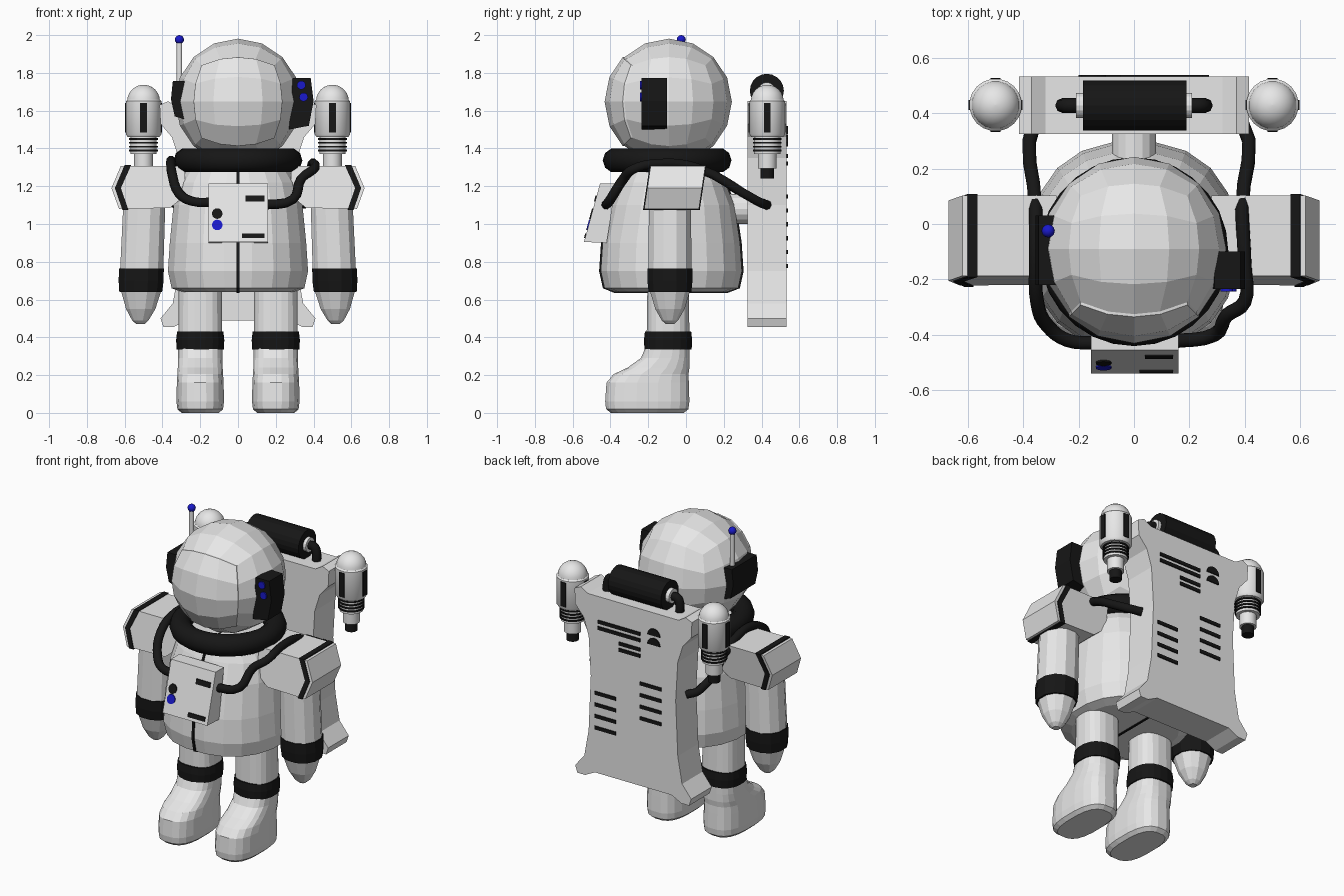
import bpy, bmesh, math
from mathutils import Vector

if "Cube" in bpy.data.objects:
    bpy.data.objects.remove(bpy.data.objects["Cube"])


def material(name, color):
    m = bpy.data.materials.new(name)
    m.use_nodes = True
    m.diffuse_color = (*color, 1)
    m.node_tree.nodes["Principled BSDF"].inputs["Base Color"].default_value = (*color, 1)
    return m


WHITE = material("suit white", (0.8, 0.8, 0.8))
BLACK = material("rubber black", (0.008, 0.008, 0.008))
BLUE = material("light blue", (0.01, 0.01, 0.6))


def finish(name, bm, mat, smooth=False):
    bmesh.ops.recalc_face_normals(bm, faces=bm.faces)
    me = bpy.data.meshes.new(name)
    bm.to_mesh(me)
    bm.free()
    me.materials.append(mat)
    ob = bpy.data.objects.new(name, me)
    bpy.context.collection.objects.link(ob)
    if smooth:
        bpy.ops.object.select_all(action="DESELECT")
        ob.select_set(True)
        bpy.context.view_layer.objects.active = ob
        bpy.ops.object.shade_smooth_by_angle(angle=math.radians(40))
    return ob


def skin(name, loops, mat, smooth=False):
    """Join equal loops of points into a closed skin with end caps."""
    bm = bmesh.new()
    rows = [[bm.verts.new(p) for p in loop] for loop in loops]
    n = len(rows[0])
    for a, b in zip(rows, rows[1:]):
        for i in range(n):
            j = (i + 1) % n
            bm.faces.new((a[i], a[j], b[j], b[i]))
    bm.faces.new(rows[0])
    bm.faces.new(rows[-1])
    return finish(name, bm, mat, smooth)


def loft(name, rings, mat, n=16, power=2.0, smooth=False):
    """Rings are (centre x, centre y, z, radius x, radius y)."""
    def bend(v):
        return math.copysign(abs(v) ** (2 / power), v)
    angles = [math.tau * (i + 0.5) / n for i in range(n)]
    return skin(name, [[(cx + rx * bend(math.cos(a)), cy + ry * bend(math.sin(a)), z)
                        for a in angles] for cx, cy, z, rx, ry in rings], mat, smooth)


def prism(name, pts, axis, lo, hi, mat, shear=0, z0=0):
    """Extrude a flat outline along x (points y, z) or y (points x, z)."""
    def place(p, d):
        if axis == "x":
            return (d, p[0], p[1])
        return (p[0], d + shear * (p[1] - z0), p[1])
    return skin(name, [[place(p, d) for p in pts] for d in (lo, hi)], mat)


def rect(x0, x1, z0, z1):
    return [(x0, z0), (x1, z0), (x1, z1), (x0, z1)]


def arc(cx, cz, r, n=16, turn=math.tau):
    return [(cx + r * math.cos(turn * i / n), cz + r * math.sin(turn * i / n))
            for i in range(n + (turn < 6))]


def pipe(name, pts, radius, mat):
    cu = bpy.data.curves.new(name, "CURVE")
    cu.dimensions = "3D"
    cu.bevel_depth, cu.bevel_resolution, cu.resolution_u = radius, 2, 4
    cu.use_fill_caps = True
    sp = cu.splines.new("BEZIER")
    sp.bezier_points.add(len(pts) - 1)
    for bp, p in zip(sp.bezier_points, pts):
        bp.co = p
        bp.handle_left_type = bp.handle_right_type = "AUTO"
    cu.materials.append(mat)
    ob = bpy.data.objects.new(name, cu)
    bpy.context.collection.objects.link(ob)
    bpy.ops.object.select_all(action="DESELECT")
    ob.select_set(True)
    bpy.context.view_layer.objects.active = ob
    bpy.ops.object.convert(target="MESH")


def ball(name, center, r, mat):
    bm = bmesh.new()
    bmesh.ops.create_uvsphere(bm, u_segments=12, v_segments=8, radius=r)
    bmesh.ops.translate(bm, verts=bm.verts, vec=center)
    finish(name, bm, mat, True)


# Helmet: rounded cube with the front patch raised as the visor
bm = bmesh.new()
bmesh.ops.create_cube(bm, size=2)
bmesh.ops.subdivide_edges(bm, edges=bm.edges, cuts=3, use_grid_fill=True)
visor = [f for f in bm.faces if f.calc_center_median().y < -0.99]
for v in bm.verts:
    v.co = Vector([math.tan(c * math.pi / 4) for c in v.co]).normalized() * 0.333
bm.normal_update()
bmesh.ops.inset_region(bm, faces=visor, thickness=0.006, depth=0.008)
bmesh.ops.translate(bm, verts=bm.verts, vec=(0, -0.09, 1.648))
finish("helmet", bm, WHITE)

# Neck ring
bpy.ops.mesh.primitive_torus_add(location=(0, -0.1, 1.337), major_radius=0.275,
                                 minor_radius=0.066, major_segments=28, minor_segments=10)
ring = bpy.context.object
ring.name = "neck_ring"
ring.data.materials.append(BLACK)
bpy.ops.object.shade_smooth_by_angle(angle=math.radians(40))

# Torso and its centre seam: z, half width, front y, back y
torso = [(0.64, 0.3, -0.38, 0.22), (0.66, 0.355, -0.435, 0.28), (0.75, 0.375, -0.455, 0.3),
         (0.9, 0.365, -0.445, 0.29), (1.1, 0.345, -0.4, 0.26), (1.22, 0.315, -0.35, 0.21),
         (1.32, 0.25, -0.3, 0.14)]
loft("torso", [(0, (f + b) / 2, z, w, (b - f) / 2) for z, w, f, b in torso], WHITE, 20, 2.3)
seam = [(f - 0.005, z) for z, w, f, b in torso] + [(b + 0.005, z) for z, w, f, b in torso[::-1]]
seam[0], seam[-1] = (-0.38, 0.635), (0.22, 0.635)
prism("torso_seam", seam, "x", -0.007, 0.007, BLACK)

# Chest control box with sloped front
prism("chest_box", [(-0.54, 0.905), (-0.455, 1.215), (-0.37, 1.215), (-0.42, 0.9)],
      "x", -0.155, 0.16, WHITE)
for name, shape, mat in (("chest_knob", arc(-0.11, 1.055, 0.028), BLACK),
                         ("chest_light", arc(-0.11, 0.995, 0.028), BLUE),
                         ("chest_slot_upper", rect(0.04, 0.14, 1.12, 1.15), BLACK),
                         ("chest_slot_lower", rect(0.02, 0.14, 0.925, 0.95), BLACK)):
    prism(name, shape, "y", -0.546, -0.537, mat, 0.274, 0.905)

# Limbs, boots, shoulder pads and thrusters, both sides
for s, side in ((1, "left"), (-1, "right")):
    x, y = 0.2 * s, -0.095
    loft(side + "_leg_and_boot", [
        (x, y, 0.7, 0.115, 0.11), (x, y, 0.36, 0.118, 0.115), (x, -0.11, 0.29, 0.118, 0.13),
        (x, -0.145, 0.24, 0.12, 0.165), (x, -0.185, 0.205, 0.122, 0.2),
        (x, -0.203, 0.16, 0.125, 0.22), (x, -0.205, 0.06, 0.127, 0.225),
        (x, -0.205, 0.02, 0.122, 0.22), (x, -0.205, 0, 0.1, 0.195)], WHITE, 20, 2.7)
    loft(side + "_leg_band", [(x, y, z, r, r) for z, r in
                              ((0.335, 0.126), (0.385, 0.129), (0.43, 0.124))], BLACK, 20, 2.4)

    def limb(rows):
        return [(cx * s, -0.085, z, r, r) for cx, z, r in rows]
    loft(side + "_arm", limb([(0.495, 1.2, 0.11), (0.497, 1.08, 0.115), (0.51, 0.75, 0.118),
                              (0.513, 0.64, 0.108), (0.515, 0.55, 0.08), (0.517, 0.49, 0.045),
                              (0.517, 0.47, 0.022)]), WHITE, 12, 2.2)
    loft(side + "_cuff", limb([(0.515, 0.64, 0.117), (0.513, 0.7, 0.123), (0.511, 0.765, 0.122)]),
         BLACK, 12, 2.2)

    def flip(pts):
        return [(px * s, pz) for px, pz in pts]
    prism(side + "_shoulder_pad", flip([(0.28, 1.308), (0.62, 1.308), (0.67, 1.19), (0.63, 1.08),
                                        (0.36, 1.085), (0.28, 1.15)]),
          "y", -0.205, 0.085, WHITE, 0.15, 1.19)
    prism(side + "_shoulder_stripe", flip([(0.565, 1.313), (0.6, 1.313), (0.652, 1.19),
                                           (0.612, 1.075), (0.58, 1.075), (0.62, 1.19)]),
          "y", -0.21, 0.09, BLACK, 0.15, 1.19)

    def jet(name, rows, mat, smooth=True):
        loft(side + "_thruster_" + name, [(0.5 * s, 0.43, z, r, r) for z, r in rows],
             mat, 20, smooth=smooth)
    jet("body", [(1.46, 0.085), (1.475, 0.095), (1.65, 0.095), (1.66, 0.085)], WHITE)
    jet("dome", [(1.65 + 0.087 * math.sin(a), 0.087 * math.cos(a) + 0.001)
                 for a in [math.pi / 2 * i / 6 for i in range(7)]], WHITE)
    jet("neck", [(1.37, 0.07), (1.47, 0.07)], WHITE)
    for i in range(4):
        jet("ring_%d" % i, [(1.385 + i * 0.02, 0.077), (1.394 + i * 0.02, 0.077)], BLACK)
    jet("pipe", [(1.295, 0.05), (1.38, 0.05)], WHITE)
    jet("nozzle", [(1.24, 0.036), (1.3, 0.036)], BLACK)
    for d in (-1, 1):
        cx, cy = 0.5 * s, 0.43 + 0.094 * d
        prism(side + "_thruster_stripe", rect(cx - 0.018, cx + 0.018, 1.485, 1.64),
              "y", cy - 0.004, cy + 0.004, BLACK)
        cx = 0.5 * s + 0.094 * d
        prism(side + "_thruster_stripe", rect(0.412, 0.448, 1.485, 1.64),
              "x", cx - 0.004, cx + 0.004, BLACK)

# Backpack with flared corners
half = [(0.27, 0.49), (0.34, 0.455), (0.395, 0.455), (0.41, 0.5), (0.345, 0.58), (0.315, 0.75),
        (0.3, 1.1), (0.315, 1.35), (0.35, 1.46), (0.41, 1.53), (0.415, 1.63), (0.37, 1.65),
        (0.32, 1.62)]
prism("backpack", half + [(-px, pz) for px, pz in half[::-1]], "y", 0.325, 0.533, WHITE)
prism("backpack_mount", arc(0, 1.08, 0.08), "y", 0.2, 0.33, WHITE)

# Vents on the back
vents = [(-0.05, 0.25, 1.46), (-0.05, 0.25, 1.42), (-0.05, 0.1, 1.36), (-0.05, 0.1, 1.32)]
vents += [(-0.2, -0.05, 1.145 - 0.074 * i) for i in range(4)]
vents += [(0.12, 0.27, 1.0 - 0.074 * i) for i in range(4)]
for x0, x1, z in vents:
    prism("back_vent", rect(x0, x1, z - 0.011, z + 0.011), "y", 0.531, 0.539, BLACK)
for z in (1.475, 1.415):
    prism("back_dial", arc(-0.147, z, 0.045, 10, math.pi), "y", 0.531, 0.539, BLACK)

# Rolled tank on top of the backpack
prism("tank", arc(0.428, 1.705, 0.09, 20), "x", -0.185, 0.19, BLACK)
prism("tank_caps", arc(0.428, 1.705, 0.045), "x", -0.21, 0.21, WHITE)
for s, side in ((1, "left"), (-1, "right")):
    pipe(side + "_tank_elbow", [(0.2 * s, 0.428, 1.705), (0.24 * s, 0.428, 1.7),
                                (0.255 * s, 0.428, 1.67), (0.255 * s, 0.428, 1.6)], 0.027, BLACK)

# Hoses from the backpack over the shoulders to the chest box
pipe("right_hose", [(-0.3, 0.43, 1.1), (-0.355, 0.38, 1.12), (-0.355, 0.05, 1.3),
                    (-0.355, -0.12, 1.335), (-0.35, -0.28, 1.27), (-0.31, -0.37, 1.16),
                    (-0.24, -0.42, 1.12), (-0.13, -0.43, 1.115)], 0.026, BLACK)
pipe("left_hose", [(0.3, 0.43, 1.1), (0.385, 0.38, 1.12), (0.39, 0.05, 1.3),
                   (0.4, -0.15, 1.32), (0.4, -0.28, 1.29), (0.335, -0.33, 1.24),
                   (0.29, -0.4, 1.13), (0.13, -0.425, 1.1)], 0.026, BLACK)

# Ear units, lights and antenna
prism("left_ear_unit", [(0.27, 1.5), (0.375, 1.52), (0.4, 1.65), (0.385, 1.772), (0.29, 1.772)],
      "y", -0.235, -0.1, BLACK)
for x, z in ((0.335, 1.735), (0.347, 1.672)):
    prism("ear_light", arc(x, z, 0.023), "y", -0.243, -0.233, BLUE)
prism("right_ear_unit", [(-0.27, 1.55), (-0.335, 1.57), (-0.355, 1.66), (-0.345, 1.757),
                         (-0.28, 1.757)], "y", -0.22, 0.03, BLACK)
loft("antenna", [(-0.31, -0.025, z, 0.015, 0.015) for z in (1.7, 1.97)], WHITE, 10, smooth=True)
ball("antenna_tip", (-0.31, -0.025, 1.976), 0.024, BLUE)
